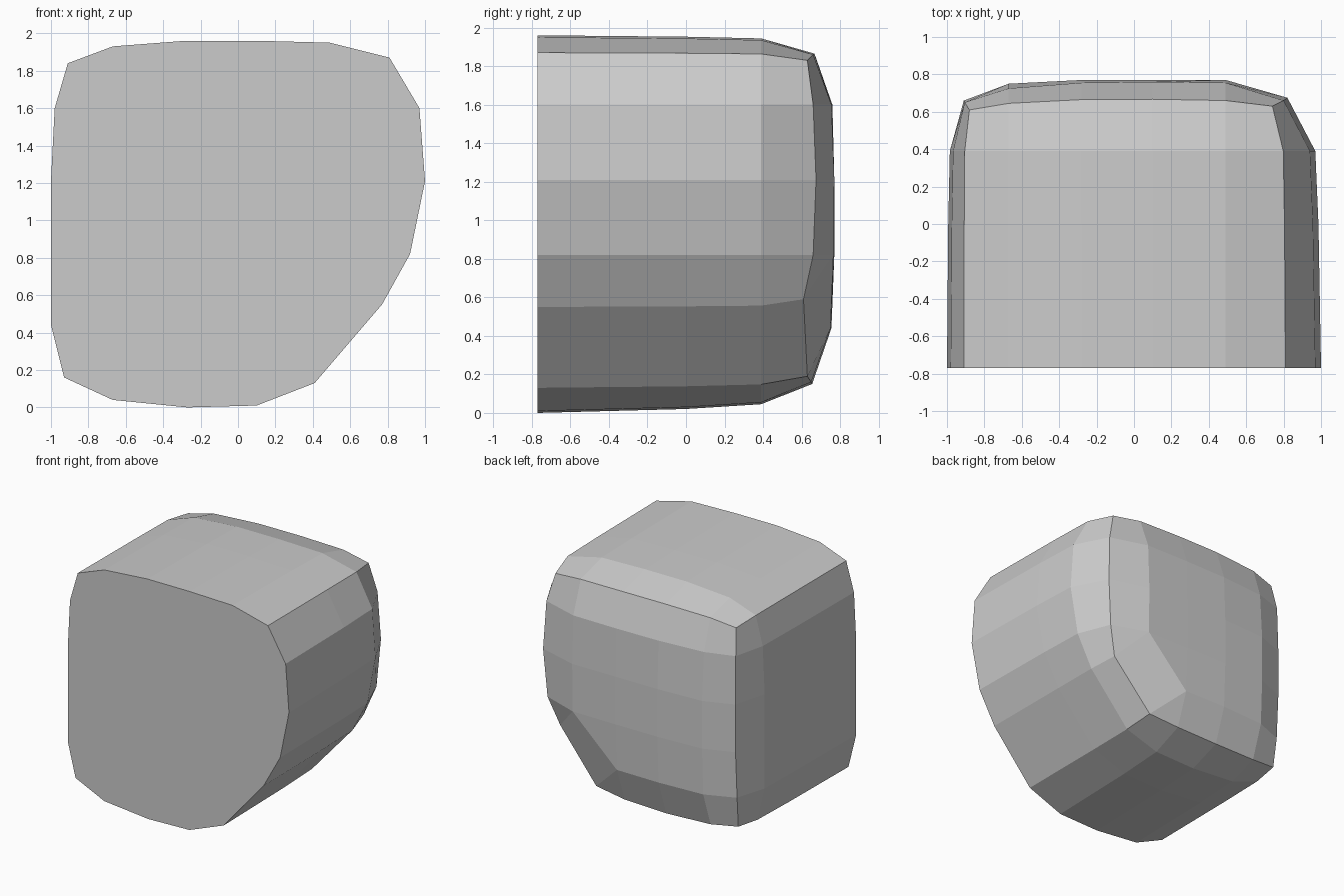
import bpy, bmesh
from mathutils import Vector

if "Cube" in bpy.data.objects:
    bpy.data.objects.remove(bpy.data.objects["Cube"])

# Front outline (x, z), clockwise from the top left corner
FRONT = [(-.91, 1.84), (-.67, 1.93), (-.28, 1.96), (.1, 1.96), (.49, 1.95), (.81, 1.87),
         (.97, 1.6), (1, 1.21), (.92, .82), (.77, .55),
         (.41, .13), (.1, .01), (-.27, 0), (-.67, .04), (-.93, .16),
         (-1, .44), (-1, .82), (-1, 1.21), (-.98, 1.6)]

# Crease where the sides meet the bulging back (x, y, z), same order
CREASE = [(-.88, .61, 1.81), (-.67, .645, 1.85), (-.28, .665, 1.865), (.1, .667, 1.865),
          (.49, .66, 1.86), (.74, .63, 1.83), (.8, .66, 1.6), (.82, .675, 1.21),
          (.79, .66, .82), (.71, .61, .59), (.37, .63, .19), (.1, .65, .16),
          (-.28, .655, .15), (-.67, .64, .16), (-.9, .61, .19), (-.91, .64, .44),
          (-.91, .66, .82), (-.91, .66, 1.21), (-.905, .65, 1.6)]

# Back bulge: depth at each grid point, top row first
COLS = [-.67, -.28, .1, .49]
ROWS = [1.6, 1.21, .82, .44]
DEPTH = [[.725, .755, .76, .755], [.75, .77, .77, .77],
         [.75, .77, .77, .765], [.735, .755, .75, None]]

bm = bmesh.new()


def ring(y, amount):
    """Outline at depth y, eased towards the back crease."""
    verts = []
    for (x, z), (cx, _, cz) in zip(FRONT, CREASE):
        w = amount * (.3 if z < .2 else .17)
        verts.append(bm.verts.new((x + (cx - x) * w, y, z + (cz - z) * w)))
    return verts


# Flat front and tapering side walls
rings = [ring(-.77, 0), ring(0, .45), ring(.39, 1)]
rings.append([bm.verts.new(Vector(p)) for p in CREASE])
bm.faces.new(rings[0])
n = len(FRONT)
for a, b in zip(rings, rings[1:]):
    for i in range(n):
        j = (i + 1) % n
        bm.faces.new((a[i], a[j], b[j], b[i]))

# Back as a grid bordered by the crease, with the lower right corner cut off
c = rings[-1]
grid = [c[0:6]]
for r, z in enumerate(ROWS):
    inner = [bm.verts.new((x, y, z)) if y is not None else None
             for x, y in zip(COLS, DEPTH[r])]
    grid.append([c[18 - r]] + inner + [c[6 + r]])
grid.append([c[14], c[13], c[12], c[11], c[10], None])
for r in range(5):
    for k in range(5):
        corners = [grid[r][k], grid[r][k + 1], grid[r + 1][k + 1], grid[r + 1][k]]
        corners = [v for v in corners if v]
        if len(corners) > 2:
            bm.faces.new(corners)
bm.faces.new((grid[3][4], grid[4][5], grid[5][4], grid[4][3]))

bmesh.ops.recalc_face_normals(bm, faces=bm.faces)
mesh = bpy.data.meshes.new("rounded_block")
bm.to_mesh(mesh)
bm.free()
block = bpy.data.objects.new("rounded_block", mesh)
bpy.context.collection.objects.link(block)
